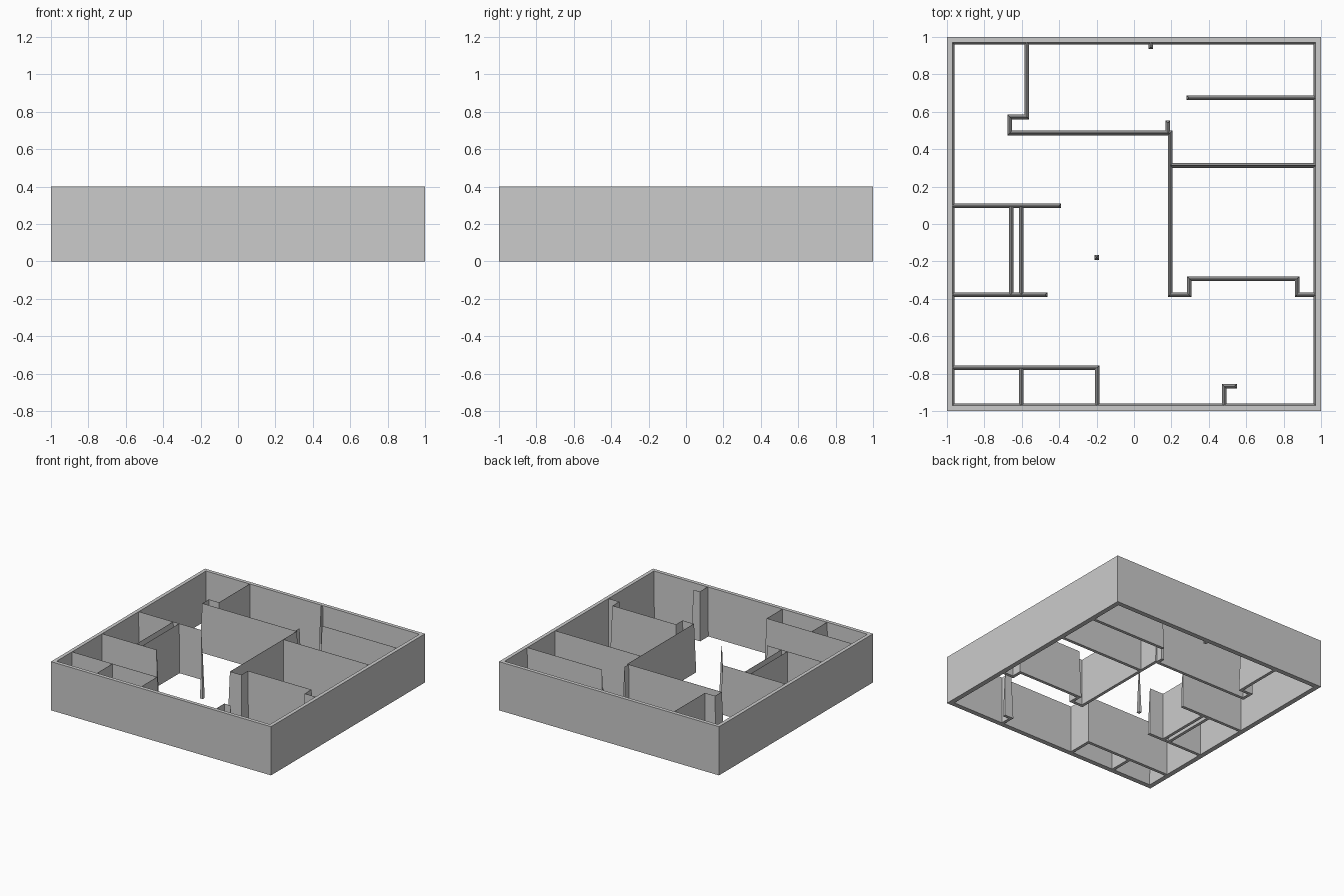
import bpy
from mathutils import Vector

cube = bpy.data.objects.get("Cube")
if cube:
    bpy.data.objects.remove(cube, do_unlink=True)

HEIGHT = 0.4
FOOT = 0.0125   # half thickness of a partition at the floor
RIDGE = 0.001   # half thickness at its top
EDGE = 0.975    # partitions run into the outer wall this far

plaster = bpy.data.materials.new("grey plaster")
plaster.use_nodes = True
plaster.diffuse_color = (0.6, 0.6, 0.6, 1)
plaster.node_tree.nodes["Principled BSDF"].inputs["Base Color"].default_value = (0.6, 0.6, 0.6, 1)


def add_mesh(name, verts, faces):
    mesh = bpy.data.meshes.new(name)
    mesh.from_pydata(verts, [], faces)
    mesh.materials.append(plaster)
    obj = bpy.data.objects.new(name, mesh)
    bpy.context.collection.objects.link(obj)
    return obj


def outline(points, half):
    """Left and right offset of a right-angled path, mitred at the corners."""
    dirs = [(b - a).normalized() for a, b in zip(points, points[1:])]
    pairs = []
    for i, p in enumerate(points):
        if i == 0:
            d, side = -dirs[0], Vector((-dirs[0].y, dirs[0].x))
            p = p + d * half
        elif i == len(points) - 1:
            side = Vector((-dirs[-1].y, dirs[-1].x))
            p = p + dirs[-1] * half
        else:
            a, b = dirs[i - 1], dirs[i]
            side = Vector((-a.y - b.y, a.x + b.x))
        pairs.append((p + side * half, p - side * half))
    return pairs


def partition(name, *path):
    """A wall along a path, tapering from its foot to a thin ridge."""
    points = [Vector(p) for p in path]
    verts = []
    for low, high in zip(outline(points, FOOT), outline(points, RIDGE)):
        verts += [(*low[0], 0), (*low[1], 0), (*high[1], HEIGHT), (*high[0], HEIGHT)]
    faces = [(0, 1, 2, 3)]
    for i in range(0, len(verts) - 4, 4):
        for k in range(4):
            n = (k + 1) % 4
            faces.append((i + k, i + k + 4, i + n + 4, i + n))
    last = len(verts) - 4
    faces.append((last + 3, last + 2, last + 1, last))
    return add_mesh(name, verts, faces)


# Outer wall: a square ring, open above and below, with drafted inner faces
verts = []
for size, z in ((1, 0), (1, HEIGHT), (0.97, HEIGHT), (0.96, 0)):
    verts += [(sx * size, sy * size, z) for sx, sy in ((-1, -1), (1, -1), (1, 1), (-1, 1))]
faces = []
for ring in range(4):
    a, b = ring * 4, (ring + 1) % 4 * 4
    for k in range(4):
        n = (k + 1) % 4
        faces.append((a + k, a + n, b + n, b + k))
add_mesh("outer_wall", verts, faces)

# Back rooms
partition("back_left_wall", (-0.573, EDGE), (-0.573, 0.572), (-0.665, 0.572),
          (-0.665, 0.487), (0.193, 0.487), (0.193, -0.378), (0.295, -0.378),
          (0.295, -0.292), (0.872, -0.292), (0.872, -0.378), (EDGE, -0.378))
partition("back_door_jamb", (0.18, 0.487), (0.18, 0.54))
partition("back_window_jamb", (0.09, EDGE), (0.09, 0.947))
partition("back_right_wall", (0.293, 0.675), (EDGE, 0.675))
partition("middle_right_wall", (0.193, 0.313), (EDGE, 0.313))

# Middle rooms on the -x side, with a narrow shaft between two cross walls
partition("hall_wall_back", (-EDGE, 0.097), (-0.402, 0.097))
partition("hall_wall_front", (-EDGE, -0.378), (-0.475, -0.378))
for name, x in (("shaft_wall_outer", -0.657), ("shaft_wall_inner", -0.603)):
    partition(name, (x, 0.097), (x, -0.378))

# Front rooms and entrance
partition("front_room_wall", (-EDGE, -0.768), (-0.197, -0.768), (-0.197, -EDGE))
partition("front_room_divider", (-0.603, -0.768), (-0.603, -EDGE))
partition("entrance_wall", (0.482, -EDGE), (0.482, -0.867), (0.538, -0.867))

# Free-standing tapered post
partition("post", (-0.2, -0.179), (-0.2, -0.177))
